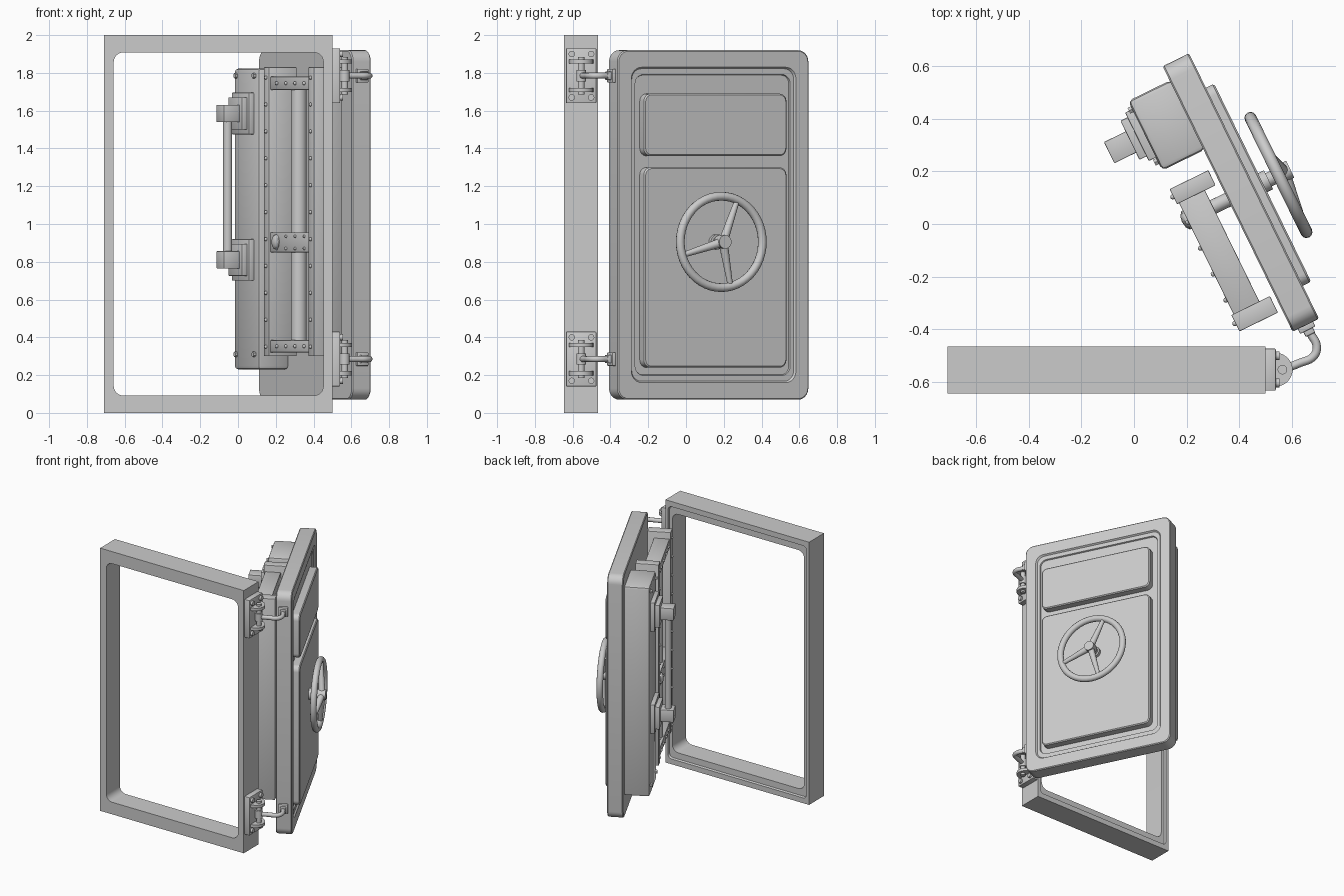
import bpy, bmesh, math
from mathutils import Matrix, Vector

if "Cube" in bpy.data.objects:
    bpy.data.objects.remove(bpy.data.objects["Cube"])

I = Matrix.Identity(4)
# Door space: x from hinge edge to free edge, +y toward the mechanism, -y toward the wheel
DOOR = Matrix.Translation((0.705, -0.361, 0)) @ Matrix.Rotation(math.radians(116.1), 4, 'Z')


def finish(name, bm, m):
    bmesh.ops.remove_doubles(bm, verts=bm.verts, dist=1e-5)
    bmesh.ops.recalc_face_normals(bm, faces=bm.faces)
    me = bpy.data.meshes.new(name)
    bm.to_mesh(me)
    bm.free()
    ob = bpy.data.objects.new(name, me)
    ob.matrix_world = m
    bpy.context.collection.objects.link(ob)
    return ob


def loft(name, loops, m, ring=False, n=6):
    """Skin rounded rectangles in the xz plane: (x0, x1, z0, z1, radius, y)."""
    bm = bmesh.new()
    rows = []
    for x0, x1, z0, z1, r, y in loops:
        row = []
        for k, (cx, cz) in enumerate([(x1 - r, z1 - r), (x0 + r, z1 - r),
                                      (x0 + r, z0 + r), (x1 - r, z0 + r)]):
            for i in range(n + 1):
                a = math.pi / 2 * (k + i / n)
                row.append(bm.verts.new((cx + r * math.cos(a), y, cz + r * math.sin(a))))
        rows.append(row)
    c = len(rows[0])
    for a, b in zip(rows, rows[1:] + (rows[:1] if ring else [])):
        for i in range(c):
            bm.faces.new((a[i], a[(i + 1) % c], b[(i + 1) % c], b[i]))
    if not ring:
        bm.faces.new(rows[0])
        bm.faces.new(rows[-1])
    return finish(name, bm, m)


def box(name, x, y, z, m, bevel=0.004):
    bm = bmesh.new()
    bmesh.ops.create_cube(bm, size=1)
    for v in bm.verts:
        v.co = [(r[0] + r[1]) / 2 + c * (r[1] - r[0]) for r, c in zip((x, y, z), v.co)]
    bmesh.ops.bevel(bm, geom=bm.edges[:], offset=bevel, segments=2, profile=0.5, affect='EDGES')
    return finish(name, bm, m)


def rod(name, p, q, r, m, r2=None, seg=20):
    p, q = Vector(p), Vector(q)
    bm = bmesh.new()
    t = Matrix.Translation((p + q) / 2) @ (q - p).to_track_quat('Z', 'Y').to_matrix().to_4x4()
    bmesh.ops.create_cone(bm, cap_ends=True, segments=seg, radius1=r,
                          radius2=r if r2 is None else r2, depth=(q - p).length, matrix=t)
    return finish(name, bm, m)


def rivet(name, x, y, z, m, r=0.01, h=0.01):
    bm = bmesh.new()
    bmesh.ops.create_uvsphere(bm, u_segments=10, v_segments=6, radius=1,
                              matrix=Matrix.Translation((x, y, z)) @ Matrix.Diagonal((r, h, r, 1)))
    return finish(name, bm, m)


def tube(name, pts, r, m):
    cu = bpy.data.curves.new(name, 'CURVE')
    cu.dimensions, cu.bevel_depth, cu.bevel_resolution = '3D', r, 4
    cu.use_fill_caps = True
    s = cu.splines.new('BEZIER')
    s.bezier_points.add(len(pts) - 1)
    for b, p in zip(s.bezier_points, pts):
        b.co = p
        b.handle_left_type = b.handle_right_type = 'AUTO'
    s.resolution_u = 6
    ob = bpy.data.objects.new(name, cu)
    ob.matrix_world = m
    bpy.context.collection.objects.link(ob)


# Door frame with a rounded opening and a stepped lip on the back
loft("door_frame", [
    (-0.71, 0.50, 0, 2, 0, -0.645), (-0.658, 0.452, 0.092, 1.908, 0.05, -0.645),
    (-0.658, 0.452, 0.092, 1.908, 0.05, -0.482), (-0.685, 0.475, 0.045, 1.955, 0.03, -0.482),
    (-0.688, 0.478, 0.04, 1.96, 0.03, -0.466), (-0.71, 0.50, 0, 2, 0, -0.466)], I, ring=True)

# Door slab with a stepped recess on the wheel side
loft("door_slab", [
    (0.006, 1.120, 0.076, 1.914, 0.055, 0.112), (0, 1.126, 0.07, 1.92, 0.06, 0.106),
    (0, 1.126, 0.07, 1.92, 0.06, 0.006), (0.006, 1.120, 0.076, 1.914, 0.055, 0),
    (0.080, 1.05, 0.16, 1.83, 0.06, 0), (0.088, 1.042, 0.168, 1.822, 0.055, 0.012),
    (0.108, 1.022, 0.198, 1.792, 0.05, 0.012), (0.112, 1.018, 0.202, 1.788, 0.045, 0.022)], DOOR)

# Raised outer panels
for label, z0, z1 in (("upper", 1.36, 1.69), ("lower", 0.24, 1.30)):
    loft(label + "_panel", [
        (0.14, 0.98, z0, z1, 0.04, 0.03), (0.14, 0.98, z0, z1, 0.04, -0.028),
        (0.147, 0.973, z0 + 0.007, z1 - 0.007, 0.035, -0.035)], DOOR)

# Hand wheel
HX, HZ = 0.56, 0.905
rod("wheel_axle", (HX, 0.20, HZ), (HX, -0.12, HZ), 0.028, DOOR)
rod("wheel_collar", (HX, -0.03, HZ), (HX, -0.06, HZ), 0.04, DOOR)
rod("wheel_hub", (HX, -0.085, HZ), (HX, -0.152, HZ), 0.036, DOOR, seg=24)
bm = bmesh.new()
N, K, R, T = 48, 12, 0.242, 0.023
g = [[bm.verts.new((HX + (R + T * math.cos(b)) * math.cos(a), -0.102 + T * math.sin(b),
                    HZ + (R + T * math.cos(b)) * math.sin(a)))
      for b in (2 * math.pi * j / K for j in range(K))]
     for a in (2 * math.pi * i / N for i in range(N))]
for i in range(N):
    for j in range(K):
        i2, j2 = (i + 1) % N, (j + 1) % K
        bm.faces.new((g[i][j], g[i2][j], g[i2][j2], g[i][j2]))
finish("wheel_rim", bm, DOOR)
for deg in (67, 197, 283):
    c, s = math.cos(math.radians(deg)), math.sin(math.radians(deg))
    rod("wheel_spoke", (HX + 0.02 * c, -0.122, HZ + 0.02 * s),
        (HX + R * c, -0.102, HZ + R * s), 0.024, DOOR, r2=0.014)

# Large inner housing with corner bolts
bm_h = box("lock_housing", (0.77, 1.065), (0.105, 0.288), (0.23, 1.823), DOOR, 0.018)
for x in (0.81, 1.03):
    for z in (0.31, 1.785):
        rod("housing_bolt", (x, 0.28, z), (x, 0.302, z), 0.014, DOOR, seg=6)

# Pull handle with two stepped mounts
for z in (0.81, 1.585):
    box("handle_base", (0.825, 1.03), (0.28, 0.318), (z - 0.11, z + 0.11), DOOR)
    box("handle_pad", (0.845, 1.01), (0.31, 0.348), (z - 0.085, z + 0.085), DOOR)
    box("handle_block", (0.875, 0.965), (0.34, 0.440), (z - 0.046, z + 0.046), DOOR)
rod("handle_bar", (0.92, 0.395, 0.81), (0.92, 0.395, 1.585), 0.024, DOOR)

# Lock rails with rivets
for x0, x1 in ((0.09, 0.16), (0.63, 0.694)):
    box("lock_rail", (x0, x1), (0.13, 0.294), (0.30, 1.83), DOOR)
    for i in range(11):
        rivet("rail_rivet", (x0 + x1) / 2, 0.296, 0.35 + i * 0.1425, DOOR)

# Cross pieces and the centre gearbox, bolted between the rails
for name, z0, z1 in (("lower_cross", 0.32, 0.385), ("gearbox", 0.85, 0.955), ("upper_cross", 1.71, 1.78)):
    box(name, (0.155, 0.635), (0.175, 0.285), (z0, z1), DOOR)
    for i in range(4):
        x = 0.22 + i * 0.11
        if name == "gearbox":
            for z in (z0 + 0.02, z1 - 0.02):
                rivet("gearbox_rivet", x, 0.286, z, DOOR, 0.008)
        else:
            rivet("cross_rivet", x, 0.287, (z0 + z1) / 2, DOOR)
rod("lock_shaft", (0.39, 0.235, 0.36), (0.39, 0.235, 1.73), 0.042, DOOR)
rivet("gearbox_cap", HX, 0.285, HZ, DOOR, 0.04, 0.022)

# Hinges
for z in (0.285, 1.785):
    box("hinge_plate", (0.49, 0.54), (-0.635, -0.475), (z - 0.145, z + 0.145), I)
    for y in (-0.605, -0.502):
        for dz in (-0.115, 0.115):
            rod("hinge_bolt", (0.53, y, z + dz), (0.555, y, z + dz), 0.017, I, seg=12)
    for dz in (-0.075, 0.075):
        rod("hinge_ear", (0.54, -0.555, z + dz - 0.011), (0.54, -0.555, z + dz + 0.011), 0.064, I, seg=32)
    rod("hinge_pin", (0.565, -0.555, z - 0.1), (0.565, -0.555, z + 0.1), 0.018, I)
    rod("hinge_sleeve", (0.565, -0.555, z - 0.03), (0.565, -0.555, z + 0.03), 0.026, I)
    tube("hinge_arm", [(0.565, -0.555, z), (0.63, -0.53, z), (0.685, -0.503, z),
                       (0.696, -0.465, z), (0.674, -0.42, z), (0.655, -0.386, z)], 0.016, I)
    box("hinge_pad", (-0.02, 0.01), (0.025, 0.09), (z - 0.036, z + 0.036), DOOR)
    box("hinge_clevis", (-0.04, 0), (0.036, 0.076), (z - 0.022, z + 0.022), DOOR)

# Smooth shading with sharp edges kept
bpy.ops.object.select_all(action='SELECT')
bpy.context.view_layer.objects.active = bm_h
bpy.ops.object.convert(target='MESH')
bpy.ops.object.shade_smooth_by_angle(angle=math.radians(35))
